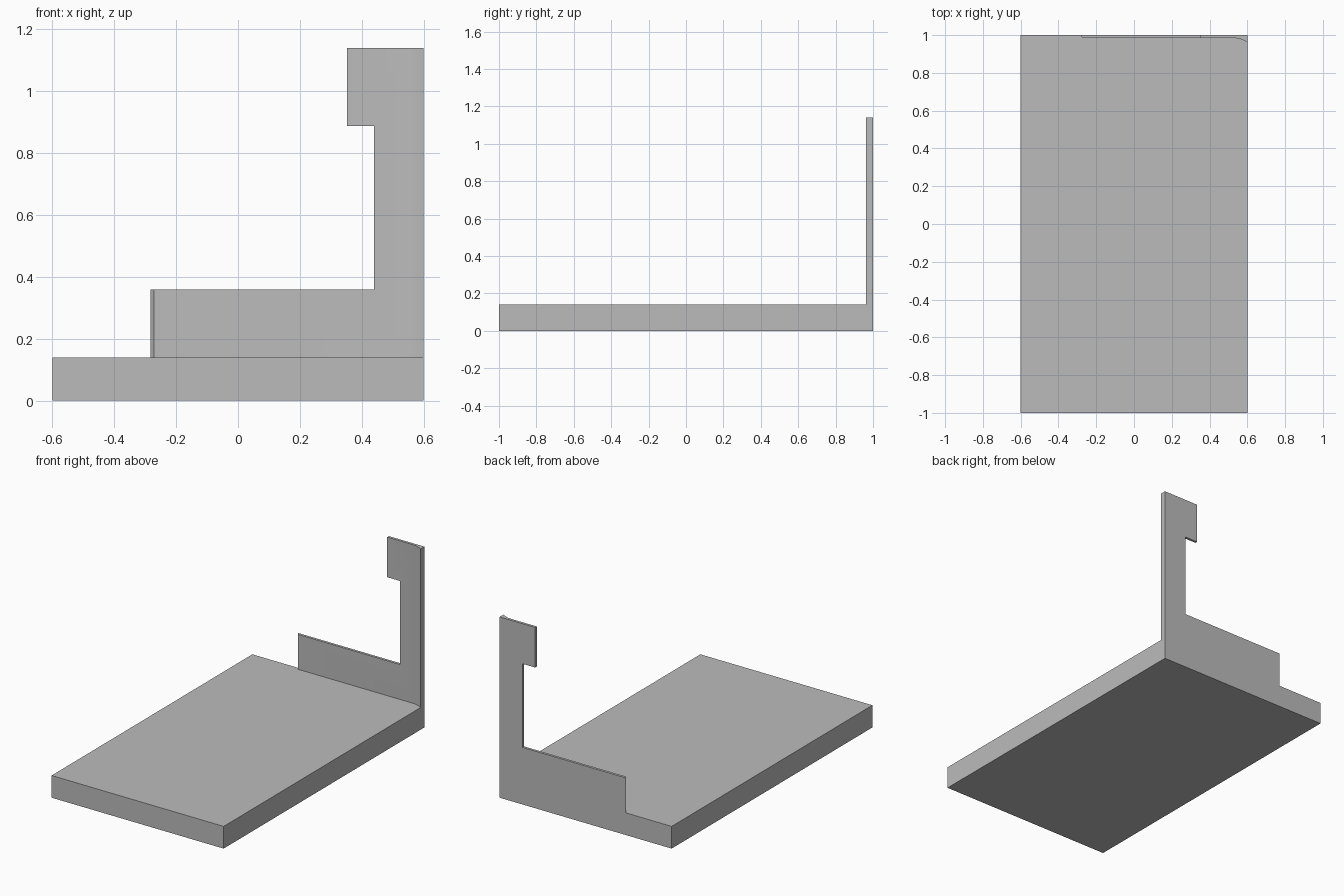
import bpy
import bmesh

cube = bpy.data.objects.get("Cube")
if cube:
    bpy.data.objects.remove(cube, do_unlink=True)

grey = bpy.data.materials.new("plain_grey")
grey.use_nodes = True
colour = (0.5, 0.5, 0.5, 1)
grey.diffuse_color = colour
grey.node_tree.nodes["Principled BSDF"].inputs["Base Color"].default_value = colour

BACK = 1.0
SLAB_TOP = 0.14


def finish(bm, name):
    bmesh.ops.recalc_face_normals(bm, faces=bm.faces)
    mesh = bpy.data.meshes.new(name)
    bm.to_mesh(mesh)
    bm.free()
    obj = bpy.data.objects.new(name, mesh)
    bpy.context.collection.objects.link(obj)
    mesh.materials.append(grey)
    return obj


def prism(points, offset):
    """Extrude a closed outline along an offset vector."""
    bm = bmesh.new()
    face = bm.faces.new([bm.verts.new(p) for p in points])
    out = bmesh.ops.extrude_face_region(bm, geom=[face], use_keep_orig=True)
    moved = [v for v in out["geom"] if isinstance(v, bmesh.types.BMVert)]
    bmesh.ops.translate(bm, verts=moved, vec=offset)
    return bm


# Base slab
slab = [(-0.6, -1, 0), (0.6, -1, 0), (0.6, 1, 0), (-0.6, 1, 0)]
finish(prism(slab, (0, 0, SLAB_TOP)), "base_slab")


# Thin back wall: chamfered at one end, curving forward at the other
def front_y(x):
    if x < -0.275:
        return 0.998
    bend = max(0, (x - 0.54) / 0.06)
    return 0.984 - 0.021 * bend ** 1.5


outline = [(-0.282, SLAB_TOP), (0.6, SLAB_TOP), (0.6, 1.14), (0.352, 1.14),
           (0.352, 0.887), (0.44, 0.887), (0.44, 0.36), (-0.282, 0.36)]
wall = prism([(x, BACK, z) for x, z in outline], (0, -0.02, 0))
for cut in (-0.272, 0.54, 0.555, 0.57, 0.585):
    geom = wall.verts[:] + wall.edges[:] + wall.faces[:]
    bmesh.ops.bisect_plane(wall, geom=geom, plane_co=(cut, 0, 0), plane_no=(1, 0, 0))
for v in wall.verts:
    if v.co.y < BACK - 0.01:
        v.co.y = front_y(v.co.x)
back_wall = finish(wall, "back_wall")

bpy.ops.object.select_all(action="DESELECT")
back_wall.select_set(True)
bpy.context.view_layer.objects.active = back_wall
bpy.ops.object.shade_smooth_by_angle()
